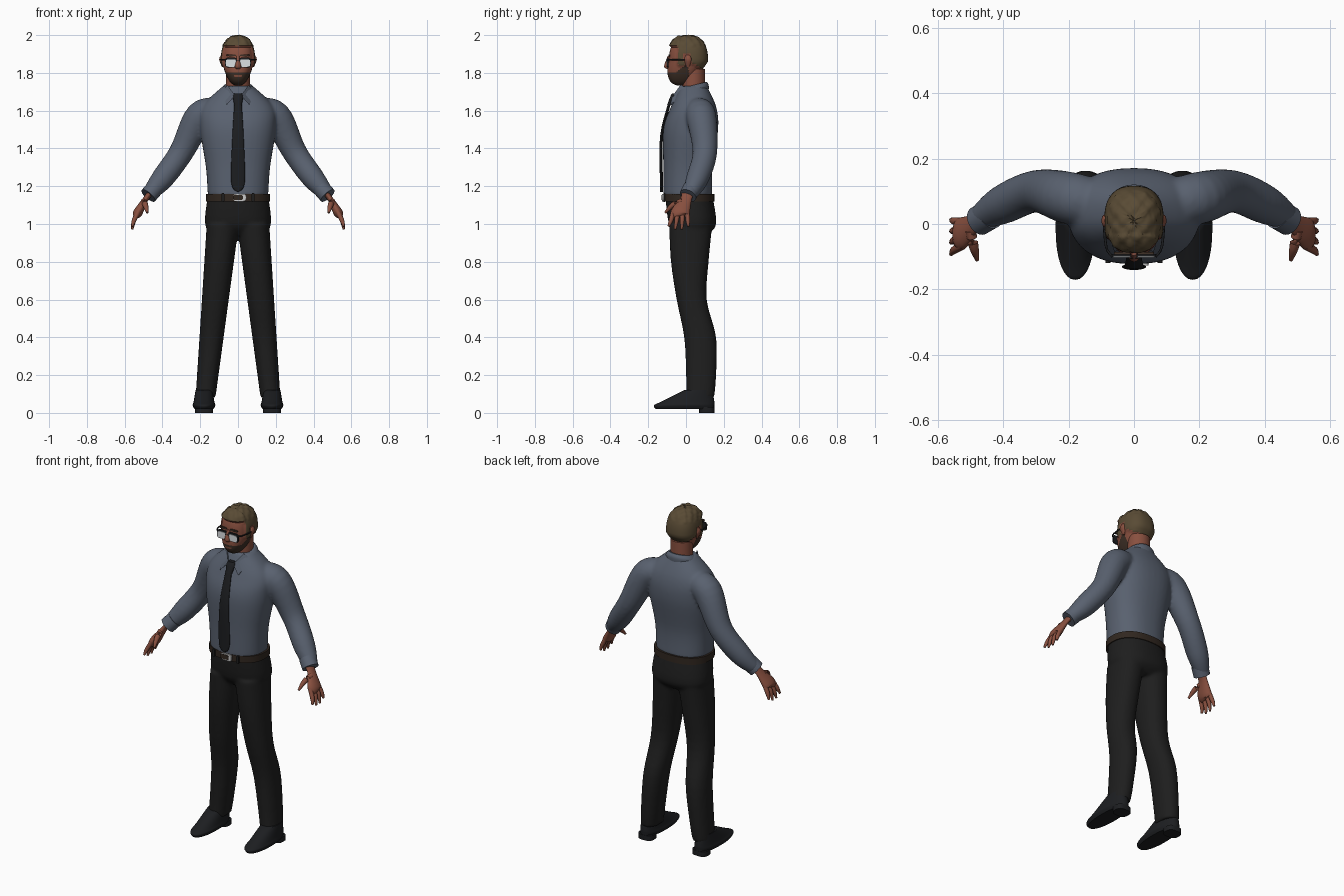
import bpy, bmesh, math, random
from mathutils import Vector

random.seed(4)
cube = bpy.data.objects.get("Cube")
if cube:
    bpy.data.objects.remove(cube)


def material(name, *rgb):
    made = bpy.data.materials.new(name)
    made.use_nodes = True
    made.diffuse_color = (*rgb, 1)
    made.node_tree.nodes["Principled BSDF"].inputs["Base Color"].default_value = (*rgb, 1)
    return made


shirt_cloth = material("slate shirt", .1, .12, .16)
trouser_cloth = material("charcoal cloth", .013, .013, .013)
black = material("black leather and silk", .012, .013, .015)
skin = material("skin", .25, .08, .05)
brown_hair = material("brown hair", .1, .07, .035)
dark_beard = material("dark beard", .05, .03, .02)
brown_belt = material("brown belt", .03, .02, .014)
silver = material("silver", .6, .6, .6)
pale_lens = material("pale lens", .72, .75, .77)


def spline(before, start, end, after, t):
    """Point on a smooth curve between start and end."""
    tangent_in, tangent_out = (end - before) / 2, (after - start) / 2
    ease = t * t * (3 - 2 * t)
    return (start.lerp(end, ease) + tangent_in * t * (1 - t) ** 2
            - tangent_out * t * t * (1 - t))


def superpower(value, power):
    return math.copysign(abs(value) ** power, value)


def loft(bm, rings, sides=24, steps=4, orient=False, power=1):
    """Skin a smooth run of rings: centre, half width, half depth."""
    keys = [Vector(ring) for ring in rings]
    padded = [keys[0]] + keys + [keys[-1]]
    path = [spline(*padded[i:i + 4], k / steps) for i in range(len(keys) - 1) for k in range(steps)]
    path.append(keys[-1])
    loops = []
    for i, point in enumerate(path):
        along = Vector((0, 0, 1))
        if orient:
            ahead, behind = path[min(i + 1, len(path) - 1)], path[max(i - 1, 0)]
            along = Vector((ahead - behind)[:3]).normalized()
        guide = Vector((0, 0, 1)) if abs(along.y) > .9 else Vector((0, 1, 0))
        across = guide.cross(along).normalized()
        deep = along.cross(across)
        x, y, z, width, depth = point
        loop = []
        for j in range(sides):
            angle = math.tau * j / sides
            u, v = superpower(math.cos(angle), power), superpower(math.sin(angle), power)
            loop.append(bm.verts.new(Vector((x, y, z)) + across * u * width + deep * v * depth))
        loops.append(loop)
    for low, high in zip(loops, loops[1:]):
        for j in range(sides):
            bm.faces.new((low[j - 1], low[j], high[j], high[j - 1]))
    bm.faces.new(loops[0][::-1])
    bm.faces.new(loops[-1])


def upright(rows, x=0):
    """Level rings from rows of height, front, back and half width."""
    return [(x, (front + back) / 2, z, half, (back - front) / 2) for z, front, back, half in rows]


def limb(bm, points, side=1, flat=1, **options):
    """Rings square to a path of x, y, z and radius; flat thins them sideways."""
    loft(bm, [(x * side, y, z, r * flat, r) for x, y, z, r in points], orient=True, **options)


def finish(name, bm, *materials, fuse=False):
    bmesh.ops.recalc_face_normals(bm, faces=bm.faces)
    mesh = bpy.data.meshes.new(name)
    bm.to_mesh(mesh)
    bm.free()
    part = bpy.data.objects.new(name, mesh)
    bpy.context.collection.objects.link(part)
    for each in materials:
        mesh.materials.append(each)
    bpy.ops.object.select_all(action='DESELECT')
    part.select_set(True)
    bpy.context.view_layer.objects.active = part
    bpy.ops.object.shade_smooth_by_angle(angle=math.radians(50))
    if fuse:  # weld overlapping volumes into one soft skin
        weld = part.modifiers.new("fuse", 'REMESH')
        weld.mode, weld.voxel_size, weld.use_smooth_shade = 'VOXEL', .009, True
        soften = part.modifiers.new("soften", 'SMOOTH')
        soften.factor, soften.iterations = .5, 6


def solid(name, rings, colour, **options):
    bm = bmesh.new()
    loft(bm, rings, **options)
    finish(name, bm, colour)


def plate(name, corners, colour, thick=.008):
    bm = bmesh.new()
    face = bm.faces.new([bm.verts.new(corner) for corner in corners])
    grown = bmesh.ops.extrude_face_region(bm, geom=[face])["geom"]
    moved = [item for item in grown if isinstance(item, bmesh.types.BMVert)]
    bmesh.ops.translate(bm, verts=moved, vec=(0, thick, 0))
    finish(name, bm, colour)


def panel(name, x, y, z, wide, tall, colour):
    """Thin rounded plate facing the front."""
    angles = [math.tau * i / 24 for i in range(24)]
    plate(name, [(x + wide * superpower(math.cos(a), .5), y, z + tall * superpower(math.sin(a), .5))
                 for a in angles], colour)


# Shirt: body and both sleeves
bm = bmesh.new()
loft(bm, upright([(1.15, -.12, .14, .16), (1.3, -.12, .14, .17), (1.5, -.12, .17, .2),
                  (1.62, -.08, .16, .19), (1.73, -.03, .11, .08)]), sides=40, steps=6, power=.87)
sleeve = [(.1, .06, 1.59, .07), (.2, .08, 1.57, .08), (.3, .1, 1.38, .065),
          (.4, .06, 1.24, .06), (.47, .02, 1.16, .04)]
for side in (1, -1):
    limb(bm, sleeve, side, steps=6)
finish("shirt", bm, shirt_cloth, fuse=True)

# Trousers: hips and both legs, spreading and narrowing towards the floor
bm = bmesh.new()
loft(bm, upright([(1.15, -.11, .14, .16), (1, -.09, .16, .175), (.94, -.04, .11, .13)]), sides=40, power=.87)
shin_curve = zip((1, .8, .6, .4, .2, .08), (-.09, -.08, -.05, -.01, 0, 0), (.14, .12, .11, .16, .16, .15))
leg = [(.18 - z / 10, (front + back) / 2, z, .05 + z / 28, (back - front) / 2) for z, front, back in shin_curve]
for side in (1, -1):
    loft(bm, [(x * side, *rest) for x, *rest in leg], power=.9)
finish("trousers", bm, trouser_cloth, fuse=True)

# Belt, loops and buckle
solid("belt", upright([(z, -.12, .15, .17) for z in (1.12, 1.16)]), brown_belt, sides=48, steps=1, power=.87)
panel("buckle", .01, -.127, 1.14, .034, .02, silver)
panel("buckle_inset", 0, -.129, 1.14, .026, .014, brown_belt)
for x in (-.08, .08):
    panel("belt_loop", x, -.12, 1.14, .008, .024, trouser_cloth)

# Tie blade and knot
for name, depth, rows in (
        ("tie", .008, [(-.13, 1.17, .004), (-.13, 1.22, .036), (-.13, 1.46, .03), (-.09, 1.63, .02)]),
        ("tie_knot", .015, [(-.085, 1.63, .02), (-.07, 1.67, .027), (-.06, 1.69, .02)])):
    solid(name, [(0, y, z, half, depth) for y, z, half in rows], black)

# Collar band, tilted down to the front, and its points
bm = bmesh.new()
loft(bm, upright([(1.69, -.04, .12, .09), (1.72, -.04, .12, .09), (1.74, -.03, .11, .07)]), sides=40)
for vert in bm.verts:
    vert.co.z += (vert.co.y - .06) / 4
finish("collar", bm, shirt_cloth)
for side in (1, -1):
    plate("collar_point", [(x * side, y, z) for x, y, z in (
        (.09, 0, 1.7), (.055, -.03, 1.735), (.016, -.07, 1.68), (.06, -.085, 1.63))], shirt_cloth)

for side in (1, -1):
    # Cuffs
    bm = bmesh.new()
    limb(bm, [(.44, .03, 1.19, .046), (.475, .01, 1.15, .046)], side)
    finish("cuff", bm, shirt_cloth)
    # Hands: flat palm, four fanned fingers and a thumb
    bm = bmesh.new()
    limb(bm, [(.46, .01, 1.17, .035), (.49, 0, 1.13, .03), (.53, -.03, 1.06, .05), (.54, -.03, 1.04, .03)],
         side, flat=.5)
    for finger in range(4):
        spread = finger - 1.5
        knuckle, tip = -.03 + spread * .024, -.04 + spread * .035
        drop = .97 + .008 * spread ** 2
        limb(bm, [(.525, knuckle, 1.07, .013), (.55, (knuckle + tip) / 2, 1.02, .012), (.56, tip, drop, .006)],
             side, sides=10)
    limb(bm, [(.5, -.02, 1.12, .016), (.49, -.07, 1.1, .015), (.48, -.11, 1.06, .006)], side, sides=10)
    finish("hand", bm, skin)
    # Shoes with block heels
    bm = bmesh.new()
    loft(bm, upright([(.02, -.16, .15, .05), (.04, -.17, .15, .06), (.06, -.13, .15, .055),
                      (.12, -.01, .14, .045)], .18 * side), sides=32, power=.9)
    loft(bm, upright([(z, .07, .15, .047) for z in (0, .03)], .18 * side), steps=1, power=.7)
    finish("shoe", bm, black)

# Head: rounded block tapering to the jaw
bm = bmesh.new()
bmesh.ops.create_uvsphere(bm, u_segments=72, v_segments=56, radius=1)
for vert in bm.verts:
    x, y, z = (superpower(c, .8) for c in vert.co)
    jaw = max(0, -z)
    back = 1 - .6 * jaw if y > 0 else 1
    vert.co = (x * .084 * (1 - .3 * jaw), .01 + y * back / 10 - .03 * jaw, 1.862 + z * .13)
# Hair and beard regions
hairy = set()
for face in bm.faces:
    x, y, z = face.calc_center_median()
    crown = z > 1.94 or (y > -.04 and z > 1.9)
    sideburn = -.04 < y < -.01 and z > 1.84
    nape = y > .025 and z > 1.875 - y * .6
    mouth = abs(x) < .022 and abs(z - 1.785) < .006
    if crown or sideburn or nape:
        face.material_index = 1
        hairy.update(face.verts)
    elif y < .015 and z < 1.8 + max(0, y + .06) * .7 and not mouth:
        face.material_index = 2
bm.normal_update()
for vert in hairy:  # thickness, with tousled tufts on top
    x, y, z = vert.co
    lift = .007
    if z > 1.94:
        lift += .003 * math.sin(x * 150) * math.sin(y * 130) + random.uniform(-.001, .001)
        lift += .005 if y < -.03 else 0
    vert.co += vert.normal * lift
finish("head", bm, skin, brown_hair, dark_beard)
solid("neck", upright([(z, -.02, .1, .063) for z in (1.69, 1.82)]), skin)
solid("nose", [(0, y, z, r, r) for y, z, r in ((-.09, 1.89, .007), (-.1, 1.835, .016), (-.09, 1.82, .01))], skin)

# Ears, eyebrows and spectacles
for side in (1, -1):
    solid("ear", [(x * side, .01, z, r / 2, r) for x, z, r in (
        (.08, 1.83, .008), (.09, 1.87, .019), (.085, 1.895, .01))], skin)
    panel("eyebrow", .036 * side, -.093, 1.893, .025, .005, dark_beard)
    panel("frame", .036 * side, -.1, 1.855, .034, .026, black)
    panel("lens", .036 * side, -.103, 1.852, .029, .02, pale_lens)
    bm = bmesh.new()
    limb(bm, [(.066, -.1, 1.87, .004), (.085, -.07, 1.87, .004), (.093, .015, 1.87, .004)], side, sides=8)
    finish("temple_arm", bm, black)
panel("bridge", 0, -.106, 1.865, .012, .004, black)
